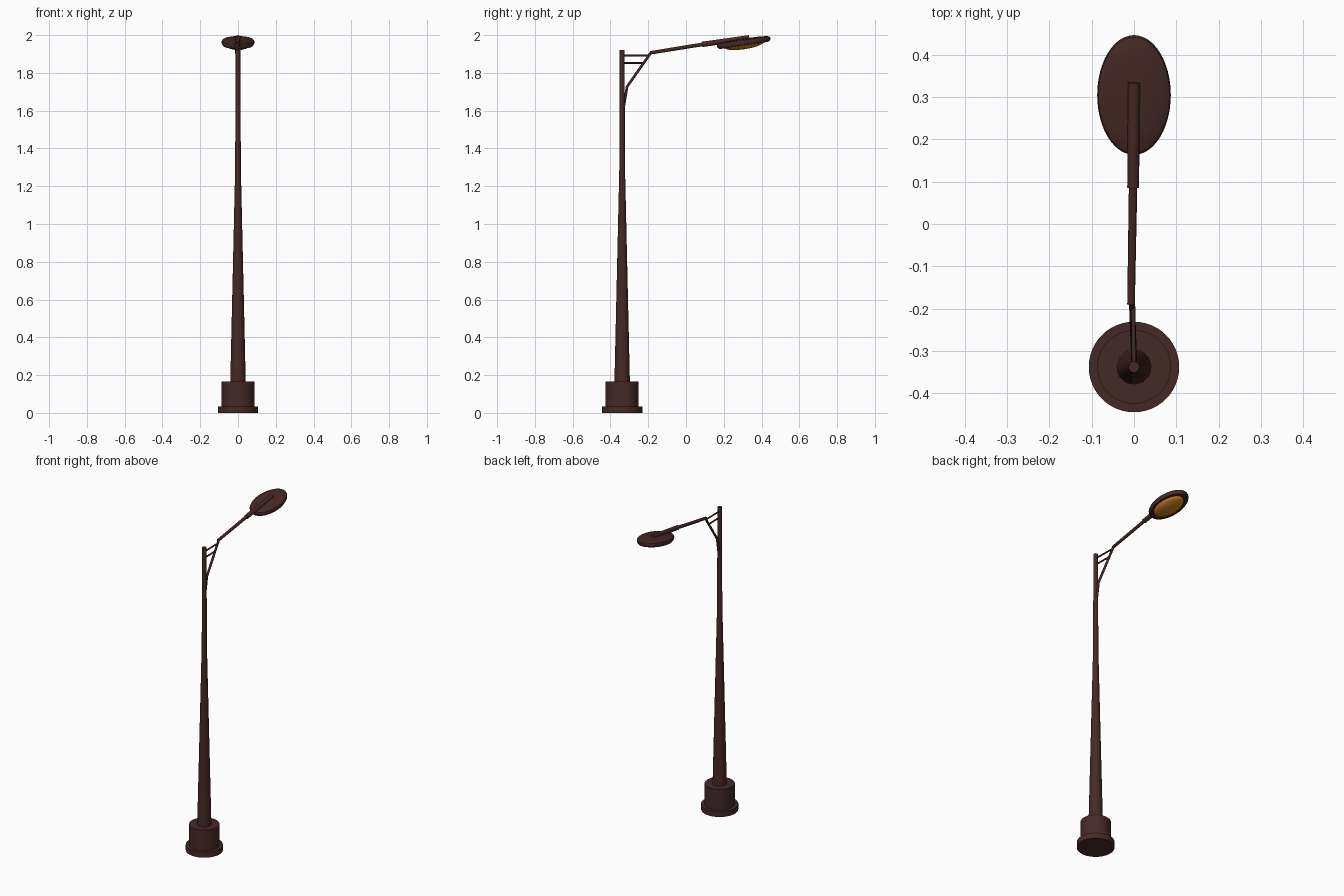
import bpy, math

if "Cube" in bpy.data.objects:
    bpy.data.objects.remove(bpy.data.objects["Cube"])

POLE_Y = -0.338


def material(name, rgb):
    m = bpy.data.materials.new(name)
    m.diffuse_color = (*rgb, 1)
    m.use_nodes = True
    m.node_tree.nodes["Principled BSDF"].inputs["Base Color"].default_value = m.diffuse_color
    return m


brown = material("dark_brown", (0.06, 0.023, 0.019))
amber = material("amber", (0.6, 0.22, 0.015))


def finish(ob, mat):
    ob.data.materials.clear()
    ob.data.materials.append(mat)
    bpy.ops.object.select_all(action='DESELECT')
    ob.select_set(True)
    bpy.context.view_layer.objects.active = ob
    bpy.ops.object.shade_smooth_by_angle(angle=math.radians(35))


def lathe(name, profile, mat, location, scale=(1, 1), tilt=0, n=32):
    """Revolve (radius, z) points from bottom to top; ends on radius 0 become poles."""
    verts, rings, faces = [], [], []
    for r, z in profile:
        count = 1 if r == 0 else n
        rings.append([len(verts) + i for i in range(count)])
        for i in range(count):
            a = 2 * math.pi * i / n
            verts.append((r * scale[0] * math.cos(a), r * scale[1] * math.sin(a), z))
    for lo, hi in zip(rings, rings[1:]):
        for i in range(n):
            j = (i + 1) % n
            if len(lo) == 1:
                faces.append((lo[0], hi[j], hi[i]))
            elif len(hi) == 1:
                faces.append((lo[i], lo[j], hi[0]))
            else:
                faces.append((lo[i], lo[j], hi[j], hi[i]))
    me = bpy.data.meshes.new(name)
    me.from_pydata(verts, [], faces)
    ob = bpy.data.objects.new(name, me)
    bpy.context.collection.objects.link(ob)
    ob.location = location
    ob.rotation_euler.x = tilt
    finish(ob, mat)
    return ob


def tube(name, points):
    """Round capped tube through (x, y, z, radius) points."""
    cu = bpy.data.curves.new(name, 'CURVE')
    cu.dimensions = '3D'
    cu.bevel_depth = 1.0
    cu.bevel_resolution = 4
    cu.use_fill_caps = True
    sp = cu.splines.new('POLY')
    sp.points.add(len(points) - 1)
    for p, (x, y, z, r) in zip(sp.points, points):
        p.co = (x, y, z, 1)
        p.radius = r
    ob = bpy.data.objects.new(name, cu)
    bpy.context.collection.objects.link(ob)
    bpy.ops.object.select_all(action='DESELECT')
    ob.select_set(True)
    bpy.context.view_layer.objects.active = ob
    bpy.ops.object.convert(target='MESH')
    finish(bpy.context.object, brown)


# base: flange and drum
lathe("base", [(0, 0), (0.107, 0), (0.107, 0.035), (0.087, 0.035),
               (0.087, 0.165), (0, 0.165)], brown, (0, POLE_Y, 0), n=48)

# tapered pole
lathe("pole", [(0, 0.16), (0.041, 0.16), (0.015, 1.3), (0.013, 1.92), (0, 1.92)],
      brown, (0, POLE_Y, 0))

# arm, its socket on the lamp, and the bent brace below
tube("arm", [(-0.007, -0.19, 1.906, 0.009), (-0.002, 0.10, 1.953, 0.010)])
tube("arm_socket", [(-0.002, 0.086, 1.951, 0.014), (0, 0.335, 1.986, 0.014)])
tube("brace", [(0, POLE_Y + 0.005, 1.60, 0.007), (0, -0.312, 1.727, 0.007),
               (-0.005, -0.185, 1.908, 0.007)])

# horizontal tie rods
for i, (z, y_end) in enumerate([(1.893, -0.195), (1.853, -0.224)]):
    tube(f"tie_rod_{i + 1}", [(0, POLE_Y, z, 0.005), (-0.002, y_end, z, 0.005)])

# lamp head: shallow oval shell with an amber lens below
TILT = math.atan(0.15)
HEAD = (0, 0.305, 1.965)
AXES = (0.087, 0.143)
lathe("lamp_shell", [(0, -0.014), (0.76, -0.014), (0.80, -0.020), (0.93, -0.019),
                     (0.99, -0.010), (1, 0), (0.97, 0.007), (0.90, 0.011),
                     (0.6, 0.015), (0, 0.017)], brown, HEAD, AXES, TILT, 48)
lens = [(0.75 * math.sin(a), -0.014 - 0.026 * math.cos(a))
        for a in (math.pi / 2 * k / 7 for k in range(8))]
lens[0] = (0, -0.040)
lathe("lamp_lens", lens + [(0, -0.013)], amber, HEAD, AXES, TILT, 48)
